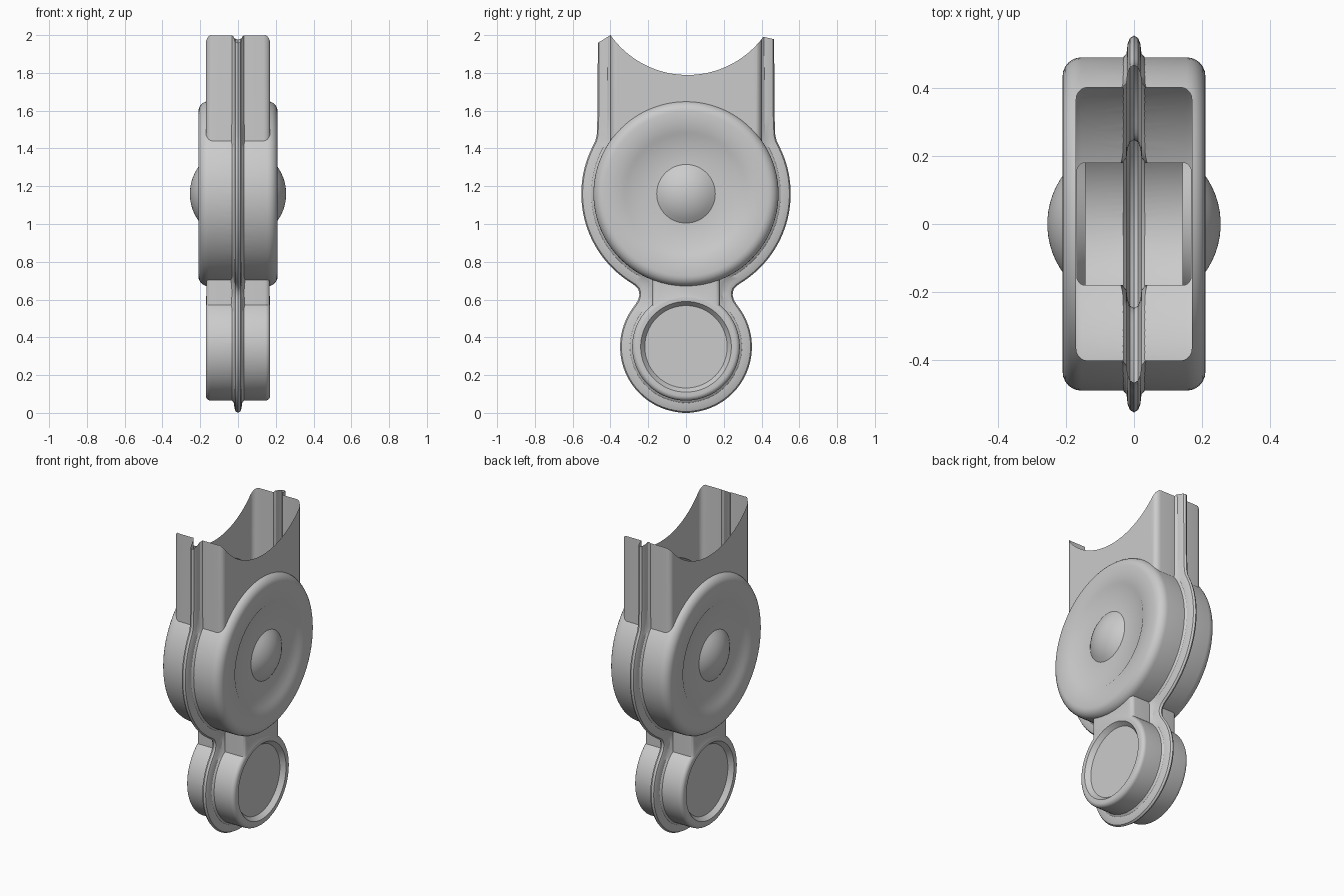
import bpy, bmesh
from math import sin, cos, pi, asin, radians, hypot, sqrt
from mathutils import Vector

cube = bpy.data.objects.get("Cube")
if cube:
    bpy.data.objects.remove(cube)

MAIN_Z, MAIN_R = 1.16, 0.49      # large round chamber
LOW_Z, LOW_R = 0.35, 0.285       # small round chamber
TOP_HALF, NECK_HALF = 0.402, 0.18
SADDLE_Y, SADDLE_Z, SADDLE_R = 0.008, 2.289, 0.5


def loft(name, rings):
    """Skin equal-length loops of points and cap both ends."""
    bm = bmesh.new()
    loops = [[bm.verts.new(p) for p in ring] for ring in rings]
    n = len(loops[0])
    for a, b in zip(loops, loops[1:]):
        for i in range(n):
            j = (i + 1) % n
            bm.faces.new((a[i], a[j], b[j], b[i]))
    bm.faces.new(loops[0])
    bm.faces.new(loops[-1])
    bmesh.ops.recalc_face_normals(bm, faces=bm.faces)
    mesh = bpy.data.meshes.new(name)
    bm.to_mesh(mesh)
    bm.free()
    obj = bpy.data.objects.new(name, mesh)
    bpy.context.collection.objects.link(obj)
    return obj


def circle(x, r, z, n=96):
    return [(x, r * sin(2 * pi * i / n), z + r * cos(2 * pi * i / n)) for i in range(n)]


def disc(name, z, half_profile):
    """Turn a (radius, x) profile about the x axis, mirrored in x."""
    full = [(r, -x) for r, x in half_profile] + list(reversed(half_profile))
    return loft(name, [circle(x, r, z) for r, x in full])


def rounded_edge(r, x, bevel, steps=6):
    return [(r - bevel + bevel * sin(t), x - bevel + bevel * cos(t))
            for t in (pi / 2 * i / steps for i in range(steps + 1))]


def column(name, hx, hy, bevel, z0, z1, steps=5):
    """Upright box with rounded vertical edges."""
    plan = []
    for k, (sx, sy) in enumerate(((1, 1), (-1, 1), (-1, -1), (1, -1))):
        for i in range(steps + 1):
            t = pi / 2 * (k + i / steps)
            plan.append((sx * (hx - bevel) + bevel * cos(t),
                         sy * (hy - bevel) + bevel * sin(t)))
    return loft(name, [[(x, y, z) for x, y in plan] for z in (z0, z1)])


def flange_outline(x, grow):
    """Seam outline around both chambers, pushed outward by grow."""
    r, low_r, neck = MAIN_R + grow, LOW_R + grow, NECK_HALF + grow
    start = asin((TOP_HALF + grow) / r)
    end = pi - asin(neck / r)
    low_start = asin(neck / low_r)
    half = [(TOP_HALF + grow, 2.3)]
    half += [(TOP_HALF + grow, MAIN_Z + r * cos(start) + d) for d in (0.04, 0.02)]
    for i in range(41):
        t = start + (end - start) * i / 40
        half.append((r * sin(t), MAIN_Z + r * cos(t)))
    za, zb = half[-1][1], LOW_Z + low_r * cos(low_start)
    half += [(neck, za + (zb - za) * f) for f in (0.33, 0.67)]
    for i in range(36):
        t = low_start + (pi - low_start) * i / 36
        half.append((low_r * sin(t), LOW_Z + low_r * cos(t)))
    for _ in range(3):           # soften the corners
        half = [half[0]] + [
            tuple((a + 2 * b + c) / 4 for a, b, c in zip(p, q, s))
            for p, q, s in zip(half, half[1:], half[2:])] + [half[-1]]
    loop = half + [(0, LOW_Z - low_r)] + [(-y, z) for y, z in reversed(half)]
    return [(x, y, z) for y, z in loop]


def combine(target, tool, operation):
    mod = target.modifiers.new(operation.lower(), 'BOOLEAN')
    mod.operation, mod.solver, mod.object = operation, 'EXACT', tool
    bpy.context.view_layer.objects.active = target
    bpy.ops.object.modifier_apply(modifier=mod.name)
    bpy.data.objects.remove(tool)


# Large chamber with shallow dished face and central dome
dome_r, dome_h, floor = 0.155, 0.055, 0.2
ball = (dome_r ** 2 + dome_h ** 2) / (2 * dome_h)
dome = [(r, floor + dome_h - ball + sqrt(ball ** 2 - r ** 2))
        for r in (dome_r * f for f in (0.08, 0.25, 0.4, 0.55, 0.7, 0.85, 1))]
shell = disc("housing_shell", MAIN_Z,
             dome + [(0.315, floor), (0.33, 0.21)] + rounded_edge(MAIN_R, 0.21, 0.055))

# Small chamber, upper neck, joining neck
small = disc("small_chamber", LOW_Z, [(0.1, 0.17)] + rounded_edge(LOW_R, 0.17, 0.025))
upper = column("upper_neck", 0.17, TOP_HALF, 0.035, MAIN_Z, 2.3)
joint = column("joining_neck", 0.168, NECK_HALF, 0.025, LOW_Z, 0.95)

# Seam flange
section = [(0.045, -0.03), (0.031, 0.002), (0.022, 0.012), (0.019, 0.04),
           (0.012, 0.058)]
layers = [(-x, g) for x, g in section] + [(0, 0.065)] + list(reversed(section))
flange = loft("seam_flange", [flange_outline(x, g) for x, g in layers])

for part in (small, joint, upper, flange):
    combine(shell, part, 'UNION')

# Dished faces of the small chamber
for side in (-1, 1):
    dish = loft("dish_cutter", [circle(side * x, r, LOW_Z)
                                for x, r in ((0.142, 0.218), (0.17, 0.24), (0.2, 0.25))])
    dish.hide_render = True
    combine(shell, dish, 'DIFFERENCE')

# Saddle-shaped mouth
saddle = []
for i in range(49):
    y = -0.4 + 0.81 * i / 48
    saddle.append((y, SADDLE_Z - sqrt(SADDLE_R ** 2 - (y - SADDLE_Y) ** 2)))
edge = [(-0.9, 1.69)] + saddle + [(0.9, 1.87)]
cut_plan = edge + [(0.9, 2.6), (-0.9, 2.6)]
cutter = loft("saddle_cutter", [[(x, y, z) for y, z in cut_plan] for x in (-0.5, 0.5)])
cutter.hide_render = True
combine(shell, cutter, 'DIFFERENCE')


def on_edge(co):
    for (y0, z0), (y1, z1) in zip(edge, edge[1:]):
        if y0 - 1e-4 <= co.y <= y1 + 1e-4:
            z = z0 + (z1 - z0) * (co.y - y0) / (y1 - y0)
            if abs(co.z - z) < 5e-4:
                return True
    return False


# Open the mouth so the housing is a thin hollow shell
bm = bmesh.new()
bm.from_mesh(shell.data)
lids = [f for f in bm.faces if all(on_edge(v.co) for v in f.verts)]
bmesh.ops.delete(bm, geom=lids, context='FACES')
bm.to_mesh(shell.data)
bm.free()

bpy.ops.object.select_all(action='DESELECT')
shell.select_set(True)
bpy.context.view_layer.objects.active = shell
bpy.ops.object.shade_smooth_by_angle(angle=radians(35))
